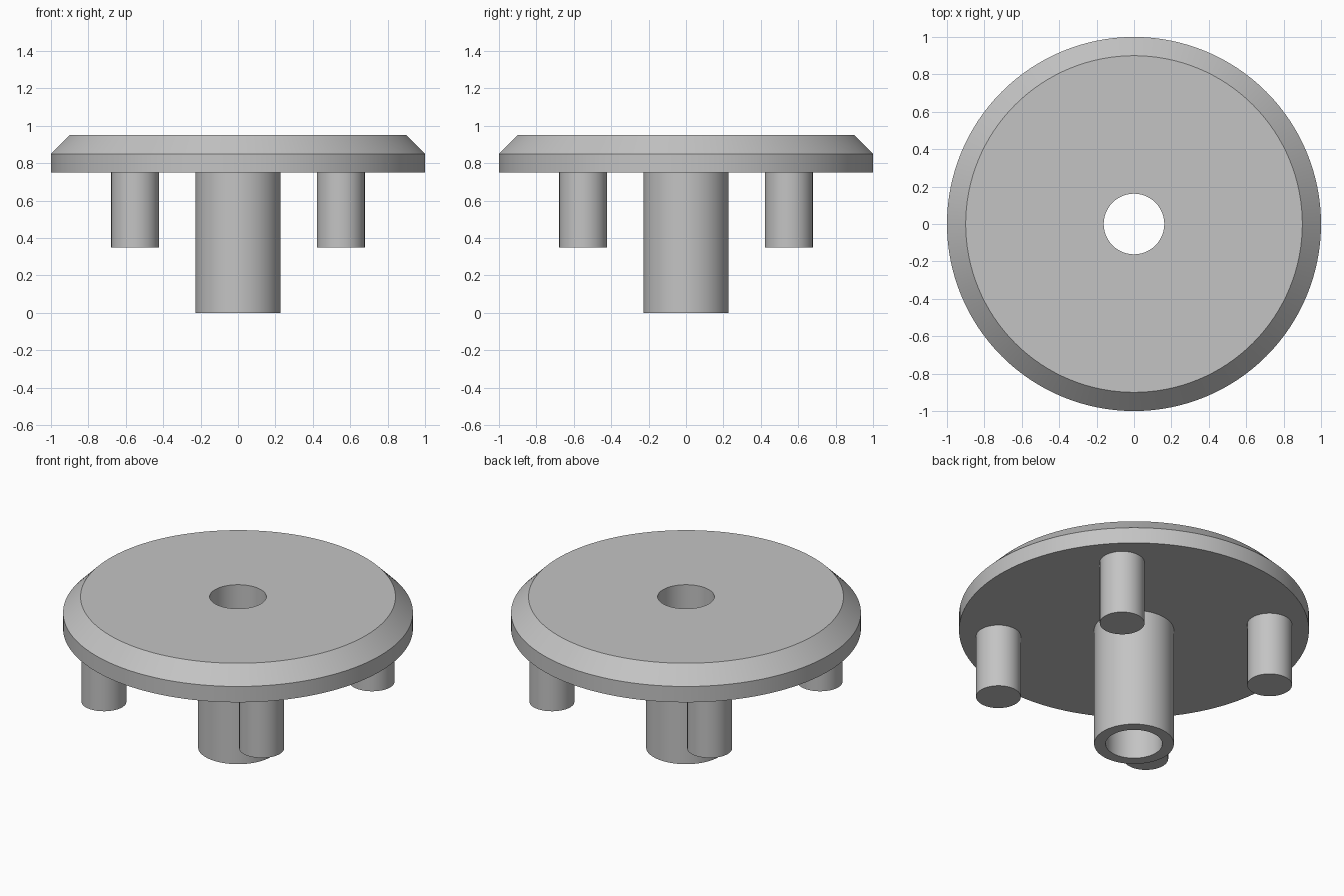
import bpy, bmesh, math
from mathutils import Vector

old = bpy.data.objects.get("Cube")
if old:
    bpy.data.objects.remove(old, do_unlink=True)

grey = bpy.data.materials.new("plain_grey")
grey.use_nodes = True
colour = (0.55, 0.55, 0.55, 1)
grey.diffuse_color = colour
grey.node_tree.nodes["Principled BSDF"].inputs["Base Color"].default_value = colour


def lathe(name, profile, steps, closed, location=(0, 0, 0)):
    """Turn a radius/height profile around the vertical axis."""
    bm = bmesh.new()
    verts = [bm.verts.new((r, 0, z)) for r, z in profile]
    edges = [bm.edges.new(pair) for pair in zip(verts, verts[1:])]
    if closed:
        edges.append(bm.edges.new((verts[-1], verts[0])))
    bmesh.ops.spin(bm, geom=verts + edges, cent=(0, 0, 0), axis=(0, 0, 1),
                   angle=math.tau, steps=steps, use_merge=False)
    bmesh.ops.remove_doubles(bm, verts=bm.verts[:], dist=0.0001)
    bmesh.ops.recalc_face_normals(bm, faces=bm.faces[:])
    mesh = bpy.data.meshes.new(name)
    bm.to_mesh(mesh)
    bm.free()
    mesh.materials.append(grey)
    obj = bpy.data.objects.new(name, mesh)
    obj.location = Vector(location)
    bpy.context.collection.objects.link(obj)
    bpy.ops.object.select_all(action="DESELECT")
    obj.select_set(True)
    bpy.context.view_layer.objects.active = obj
    bpy.ops.object.shade_smooth_by_angle(angle=math.radians(30))
    return obj


# Chamfered disc and hollow centre tube, turned as one piece
BORE, TUBE, UNDERSIDE, TOP = 0.162, 0.228, 0.75, 0.95
lathe("disc_with_tube",
      [(BORE, 0), (TUBE, 0), (TUBE, UNDERSIDE), (1, UNDERSIDE),
       (1, 0.85), (0.9, TOP), (BORE, TOP)], 128, True)

# Four solid pins under the disc, seated slightly into it
PIN, OFFSET, PIN_BOTTOM = 0.128, 0.55, 0.35
pin_height = UNDERSIDE + 0.02 - PIN_BOTTOM
for side, sx in (("right", -1), ("left", 1)):
    for end, sy in (("front", -1), ("back", 1)):
        lathe(f"{end}_{side}_pin",
              [(0, 0), (PIN, 0), (PIN, pin_height), (0, pin_height)],
              64, False, (sx * OFFSET, sy * OFFSET, PIN_BOTTOM))
